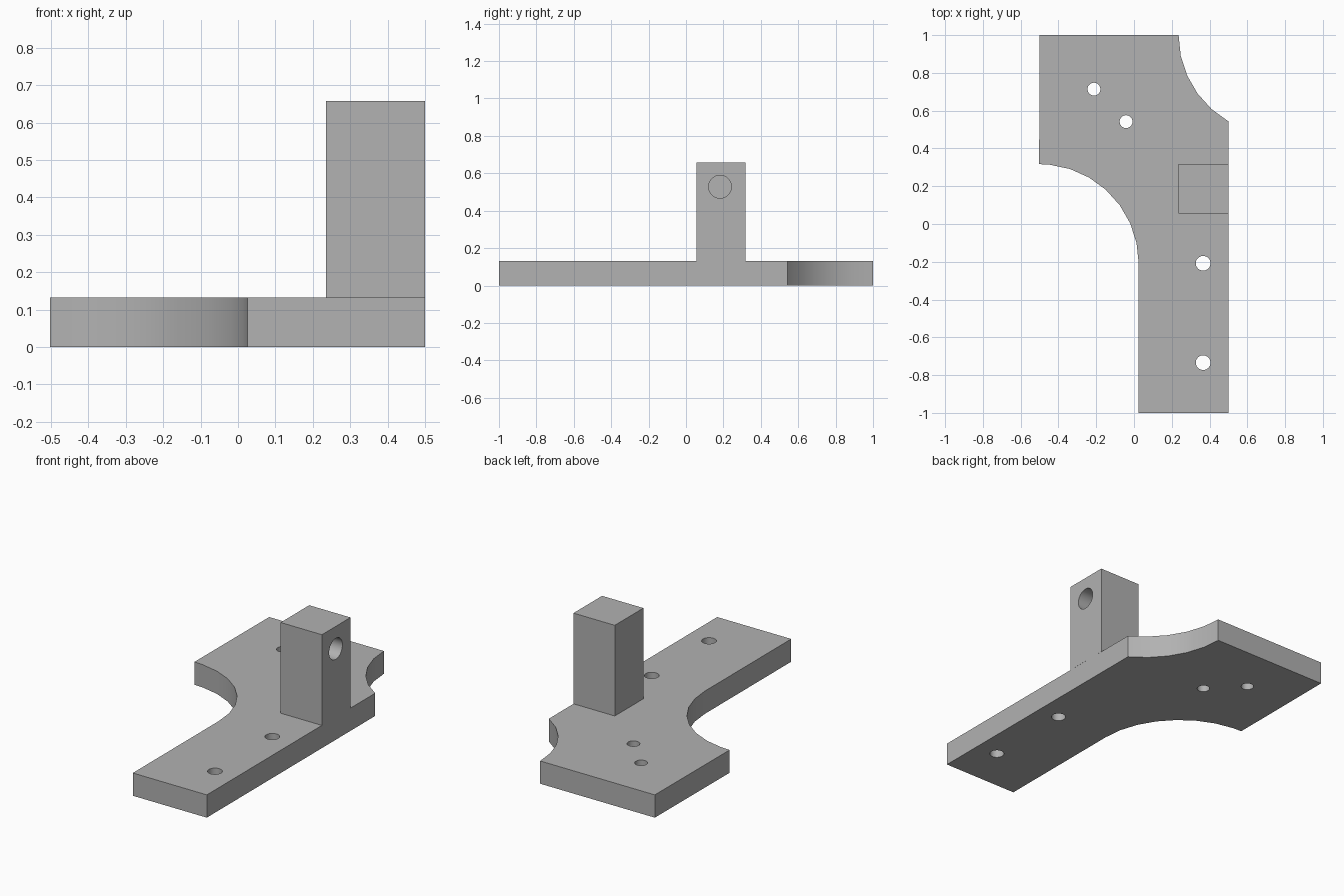
import bpy, bmesh
from math import cos, sin, radians, pi
from mathutils import Matrix

if "Cube" in bpy.data.objects:
    bpy.data.objects.remove(bpy.data.objects["Cube"], do_unlink=True)

THICK = 0.132
TOP = 0.658
ARC_R = 0.527

grey = bpy.data.materials.new("plain_grey")
grey.use_nodes = True
grey.diffuse_color = (0.445, 0.445, 0.445, 1)
grey.node_tree.nodes["Principled BSDF"].inputs["Base Color"].default_value = grey.diffuse_color


def make_object(name, bm):
    bmesh.ops.recalc_face_normals(bm, faces=bm.faces)
    mesh = bpy.data.meshes.new(name)
    bm.to_mesh(mesh)
    bm.free()
    mesh.materials.append(grey)
    obj = bpy.data.objects.new(name, mesh)
    bpy.context.collection.objects.link(obj)
    return obj


def prism(name, outline, z0, z1):
    bm = bmesh.new()
    face = bm.faces.new([bm.verts.new((x, y, z0)) for x, y in outline])
    top = bmesh.ops.extrude_face_region(bm, geom=[face])["geom"]
    verts = [v for v in top if isinstance(v, bmesh.types.BMVert)]
    bmesh.ops.translate(bm, verts=verts, vec=(0, 0, z1 - z0))
    return make_object(name, bm)


def arc(cx, cy, angles):
    return [(cx + ARC_R * cos(radians(a)), cy + ARC_R * sin(radians(a))) for a in angles]


def drill(target, centre, radius, length, axis="Z"):
    """Cut a round hole, then discard the cutter."""
    bm = bmesh.new()
    turn = Matrix.Rotation(pi / 2, 4, "Y") if axis == "X" else Matrix()
    bmesh.ops.create_cone(bm, cap_ends=True, segments=32, radius1=radius, radius2=radius,
                          depth=length, matrix=Matrix.Translation(centre) @ turn)
    cutter = make_object("hole_cutter", bm)
    cutter.hide_render = True
    mod = target.modifiers.new("hole", "BOOLEAN")
    mod.operation = "DIFFERENCE"
    mod.solver = "EXACT"
    mod.object = cutter
    bpy.context.view_layer.objects.active = target
    bpy.ops.object.modifier_apply(modifier=mod.name)
    bpy.data.objects.remove(cutter, do_unlink=True)


# Base plate with two concave curved edges
outline = [(0.025, -1), (0.5, -1)]
outline += arc(0.763, 1, range(240, 179, -12))
outline += [(-0.5, 1)]
outline += arc(-0.502, -0.21, [90, 84] + list(range(72, -1, -12)))
outline[-1] = (0.025, -0.21)
plate = prism("base_plate", outline, 0, THICK)

# Screw holes through the plate
for x, y, r in [(-0.212, 0.714, 0.034), (-0.042, 0.542, 0.034),
                (0.366, -0.208, 0.039), (0.366, -0.734, 0.039)]:
    drill(plate, (x, y, THICK / 2), r, THICK * 2)

# Upright post with a blind hole in its outer face
post = prism("upright_post", [(0.235, 0.055), (0.5, 0.055), (0.5, 0.317), (0.235, 0.317)],
             THICK, TOP)
drill(post, (0.5, 0.182, 0.528), 0.061, 0.3, "X")

# Smooth curved walls, crisp edges
for obj in (plate, post):
    bpy.ops.object.select_all(action="DESELECT")
    obj.select_set(True)
    bpy.context.view_layer.objects.active = obj
    bpy.ops.object.shade_smooth_by_angle(angle=radians(30))
